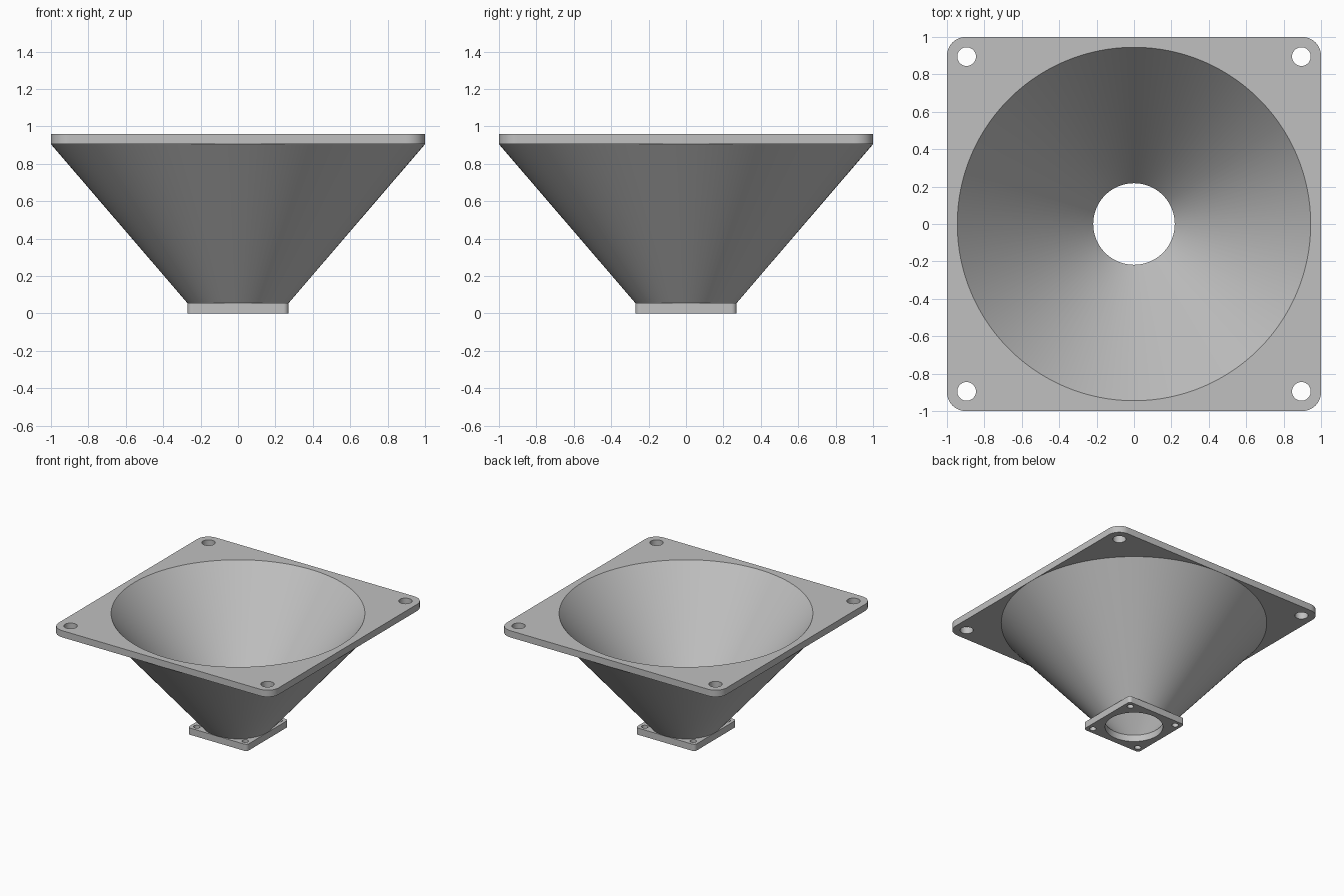
import bpy, bmesh
from math import pi, sin, cos, tau

cube = bpy.data.objects.get("Cube")
if cube:
    bpy.data.objects.remove(cube, do_unlink=True)

SEGMENTS = 128
HEIGHT, THICK = 0.96, 0.055
CORNERS = ((1, 1), (-1, 1), (-1, -1), (1, -1))

# Single grey plastic
grey = bpy.data.materials.new("grey_plastic")
colour = (0.53, 0.53, 0.53, 1)
grey.use_nodes = True
grey.diffuse_color = colour
grey.node_tree.nodes["Principled BSDF"].inputs["Base Color"].default_value = colour


def circle(radius, count, cx=0, cy=0):
    return [(cx + radius * cos(tau * i / count), cy + radius * sin(tau * i / count))
            for i in range(count)]


def rounded_square(half, radius, steps=10):
    points = []
    for quarter, (sx, sy) in enumerate(CORNERS):
        for i in range(steps + 1):
            a = (quarter + i / steps) * pi / 2
            points.append((sx * (half - radius) + radius * cos(a),
                           sy * (half - radius) + radius * sin(a)))
    return points


def finish(bm, name):
    bmesh.ops.recalc_face_normals(bm, faces=bm.faces)
    mesh = bpy.data.meshes.new(name)
    bm.to_mesh(mesh)
    bm.free()
    mesh.materials.append(grey)
    obj = bpy.data.objects.new(name, mesh)
    bpy.context.collection.objects.link(obj)
    bpy.ops.object.select_all(action='DESELECT')
    obj.select_set(True)
    bpy.context.view_layer.objects.active = obj
    bpy.ops.object.shade_smooth_by_angle(angle=pi / 6)
    return obj


def flange(name, z, half, corner, bore_low, bore_high, hole_at, hole_radius):
    """Rounded square plate with a central bore and four screw holes."""
    bm = bmesh.new()

    def add_loop(points):
        verts = [bm.verts.new((x, y, z)) for x, y in points]
        for a, b in zip(verts, verts[1:] + verts[:1]):
            bm.edges.new((a, b))

    add_loop(rounded_square(half, corner))
    add_loop(circle(bore_low, SEGMENTS))
    for sx, sy in CORNERS:
        add_loop(circle(hole_radius, 32, sx * hole_at, sy * hole_at))
    bmesh.ops.triangle_fill(bm, edges=bm.edges[:], use_beauty=True)
    result = bmesh.ops.extrude_face_region(bm, geom=bm.faces[:])
    for v in result["geom"]:
        if isinstance(v, bmesh.types.BMVert):
            # The bore tapers along with the funnel
            if abs(v.co.xy.length - bore_low) < 1e-4:
                v.co.xy *= bore_high / bore_low
            v.co.z += THICK
    return finish(bm, name)


def funnel(name, profile):
    """Revolve a closed radius/height profile around the z axis."""
    bm = bmesh.new()
    rings = [[bm.verts.new((x, y, z)) for x, y in circle(r, SEGMENTS)]
             for r, z in profile]
    for low, high in zip(rings, rings[1:] + rings[:1]):
        for i in range(SEGMENTS):
            j = (i + 1) % SEGMENTS
            bm.faces.new((low[i], low[j], high[j], high[i]))
    return finish(bm, name)


# Inner cone runs from the small bore straight to the large rim
small_bore, large_bore = 0.218, 0.945
top_z = HEIGHT - THICK
slope = (large_bore - small_bore) / (HEIGHT - THICK)
seam_bore = large_bore - slope * THICK

flange("small_flange", 0, 0.27, 0.027, small_bore, small_bore, 0.22, 0.025)
flange("large_flange", top_z, 1.0, 0.1, seam_bore, large_bore, 0.895, 0.05)
funnel("funnel_wall", [(0.27, THICK), (1.0, top_z),
                       (seam_bore, top_z), (small_bore, THICK)])
